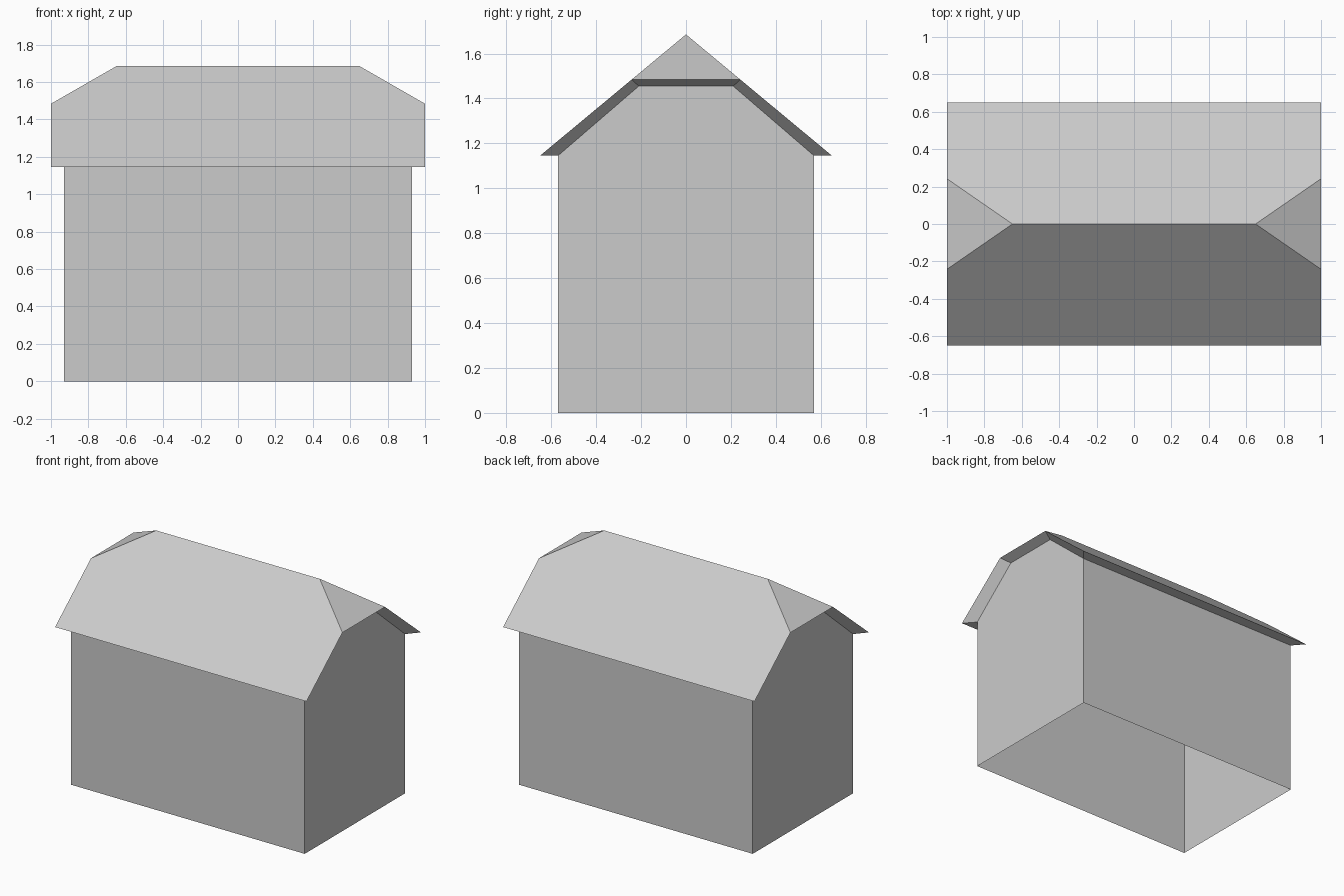
import bpy
import bmesh
from mathutils import Vector

cube = bpy.data.objects.get("Cube")
if cube:
    bpy.data.objects.remove(cube, do_unlink=True)

EAVE_Z = 1.145
RIDGE_X, RIDGE_Z = 0.65, 1.685
INSIDE = Vector((0, 0, 1.3))

grey = bpy.data.materials.new("plain grey")
grey.use_nodes = True
colour = (0.6, 0.6, 0.6, 1)
grey.diffuse_color = colour
grey.node_tree.nodes["Principled BSDF"].inputs["Base Color"].default_value = colour


def gable(x, half_y, top_y, top_z):
    """Clipped gable line, from front eave over the top to back eave."""
    return [(x, -half_y, EAVE_Z), (x, -top_y, top_z),
            (x, top_y, top_z), (x, half_y, EAVE_Z)]


def shell(name, polygons):
    """Flat-faced open shell with every face turned outward."""
    bm = bmesh.new()
    for poly in polygons:
        bm.faces.new([bm.verts.new(p) for p in poly])
    bmesh.ops.remove_doubles(bm, verts=bm.verts[:], dist=0.0001)
    bm.normal_update()
    for face in bm.faces:
        if face.normal.dot(face.calc_center_median() - INSIDE) < 0:
            face.normal_flip()
    mesh = bpy.data.meshes.new(name)
    bm.to_mesh(mesh)
    bm.free()
    mesh.materials.append(grey)
    obj = bpy.data.objects.new(name, mesh)
    bpy.context.collection.objects.link(obj)
    return obj


def ground(p):
    return (p[0], p[1], 0)


wall_l, wall_r = (gable(s * 0.93, 0.57, 0.21, 1.455) for s in (-1, 1))
edge_l, edge_r = (gable(s, 0.65, 0.242, 1.484) for s in (-1, 1))
ridge_l, ridge_r = (-RIDGE_X, 0, RIDGE_Z), (RIDGE_X, 0, RIDGE_Z)

# Walls: two clipped gables and two long sides, open underneath
walls = [[ground(w[0])] + w + [ground(w[3])] for w in (wall_l, wall_r)]
walls += [[ground(wall_l[i]), ground(wall_r[i]), wall_r[i], wall_l[i]]
          for i in (0, 3)]
shell("walls", walls)

# Roof: two long slopes and a small hip at each end
roof = [[edge_l[e], edge_r[e], edge_r[h], ridge_r, ridge_l, edge_l[h]]
        for e, h in ((0, 1), (3, 2))]
roof += [[edge_l[1], edge_l[2], ridge_l], [edge_r[1], edge_r[2], ridge_r]]
shell("roof", roof)

# Soffit: underside of the overhang, joining roof edge to wall top
soffit = [[edge_l[i], edge_r[i], wall_r[i], wall_l[i]] for i in (0, 3)]
for edge, wall in ((edge_l, wall_l), (edge_r, wall_r)):
    soffit += [[edge[i], edge[i + 1], wall[i + 1], wall[i]] for i in range(3)]
shell("soffit", soffit)
